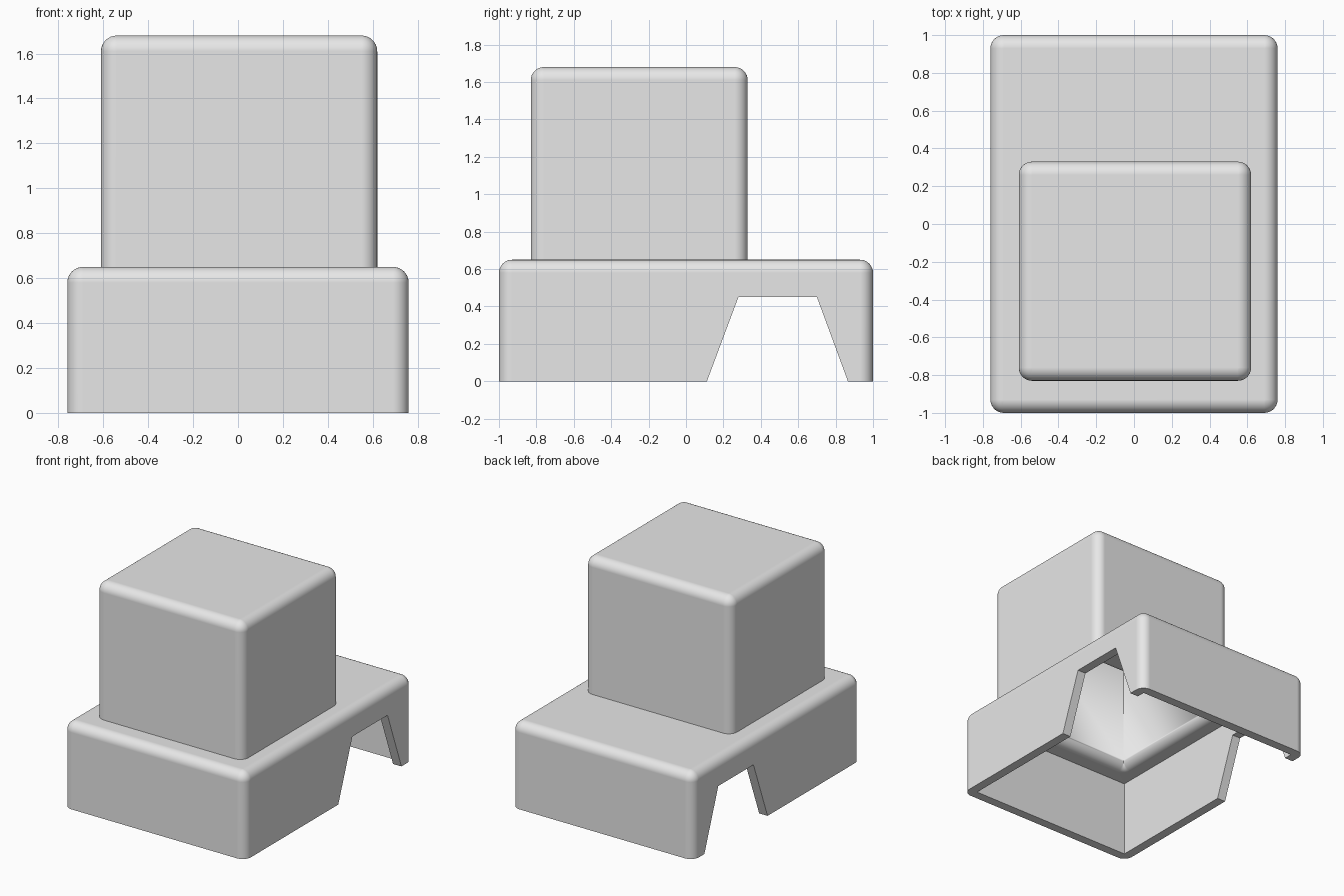
import bpy, bmesh
from math import sin, cos, pi
from mathutils import Vector

if "Cube" in bpy.data.objects:
    bpy.data.objects.remove(bpy.data.objects["Cube"], do_unlink=True)

T = 0.07          # wall thickness, also the corner radius
STEPS = 8         # segments per quarter round
BASE = (-0.76, 0.76, -1.0, 1.0)
TOWER = (-0.61, 0.62, -0.83, 0.33)
BASE_TOP, TOWER_TOP = 0.65, 1.68
ARC = [i / STEPS * pi / 2 for i in range(STEPS + 1)]

grey = bpy.data.materials.new("light_grey")
grey.use_nodes = True
grey.diffuse_color = (0.8, 0.8, 0.8, 1)
grey.node_tree.nodes["Principled BSDF"].inputs["Base Color"].default_value = (0.8, 0.8, 0.8, 1)


def finish(name, bm):
    bmesh.ops.remove_doubles(bm, verts=bm.verts[:], dist=0.0001)
    bmesh.ops.recalc_face_normals(bm, faces=bm.faces[:])
    mesh = bpy.data.meshes.new(name)
    bm.to_mesh(mesh)
    bm.free()
    mesh.materials.append(grey)
    obj = bpy.data.objects.new(name, mesh)
    bpy.context.collection.objects.link(obj)
    return obj


def ring(rect, inset, z):
    """Rectangle outline moved inwards, its corner radius shrinking with it."""
    x0, x1, y0, y1 = rect
    q = max(T - inset, 0)
    x0, x1, y0, y1 = x0 + inset + q, x1 - inset - q, y0 + inset + q, y1 - inset - q
    corners = [(x1, y1), (x0, y1), (x0, y0), (x1, y0)]
    return [Vector((cx + q * cos(a + k * pi / 2), cy + q * sin(a + k * pi / 2), z))
            for k, (cx, cy) in enumerate(corners) for a in ARC]


def loft(name, rect, levels):
    """Closed solid through outlines given as (inset, height)."""
    bm = bmesh.new()
    loops = [[bm.verts.new(p) for p in ring(rect, i, z)] for i, z in levels]
    n = len(loops[0])
    for a, b in zip(loops, loops[1:]):
        for j in range(n):
            k = (j + 1) % n
            bm.faces.new((a[j], a[k], b[k], b[j]))
    bm.faces.new(loops[0][::-1])
    bm.faces.new(loops[-1])
    return finish(name, bm)


def rounded_block(name, rect, bottom, top):
    dome = [(T * (1 - cos(a)), top - T + T * sin(a)) for a in ARC]
    return loft(name, rect, [(0, bottom)] + dome)


def combine(target, other, operation):
    mod = target.modifiers.new(operation, 'BOOLEAN')
    mod.object, mod.operation, mod.solver = other, operation, 'EXACT'
    bpy.context.view_layer.objects.active = target
    bpy.ops.object.modifier_apply(modifier=mod.name)
    bpy.data.objects.remove(other, do_unlink=True)


# Outer form: wide base with a block standing on it
shell = rounded_block("body_shell", BASE, 0, BASE_TOP)
combine(shell, rounded_block("upper_block", TOWER, BASE_TOP - T / 2, TOWER_TOP), 'UNION')

# Hollow of the base, open below
combine(shell, loft("base_hollow", BASE, [(T, -0.1), (T, BASE_TOP - T)]), 'DIFFERENCE')

# Hollow of the upper block, with a rounded mouth
mouth = [(T * sin(a), BASE_TOP - T * cos(a)) for a in ARC]
combine(shell, loft("upper_hollow", TOWER, [(0, 0.5)] + mouth + [(T, TOWER_TOP - T)]), 'DIFFERENCE')

# Arch cut through both sides
bm = bmesh.new()
profile = [(0.078, -0.09), (0.28, 0.45), (0.70, 0.45), (0.899, -0.09)]
face = bm.faces.new([bm.verts.new((-1, y, z)) for y, z in profile])
out = bmesh.ops.extrude_face_region(bm, geom=[face])
bmesh.ops.translate(bm, vec=(2, 0, 0),
                    verts=[g for g in out["geom"] if isinstance(g, bmesh.types.BMVert)])
combine(shell, finish("side_arch", bm), 'DIFFERENCE')

# Smooth rounds, crisp flat faces
bpy.ops.object.select_all(action='DESELECT')
shell.select_set(True)
bpy.context.view_layer.objects.active = shell
bpy.ops.object.shade_smooth_by_angle(angle=pi / 6)
weighted = shell.modifiers.new("flat_faces", 'WEIGHTED_NORMAL')
weighted.keep_sharp = True
